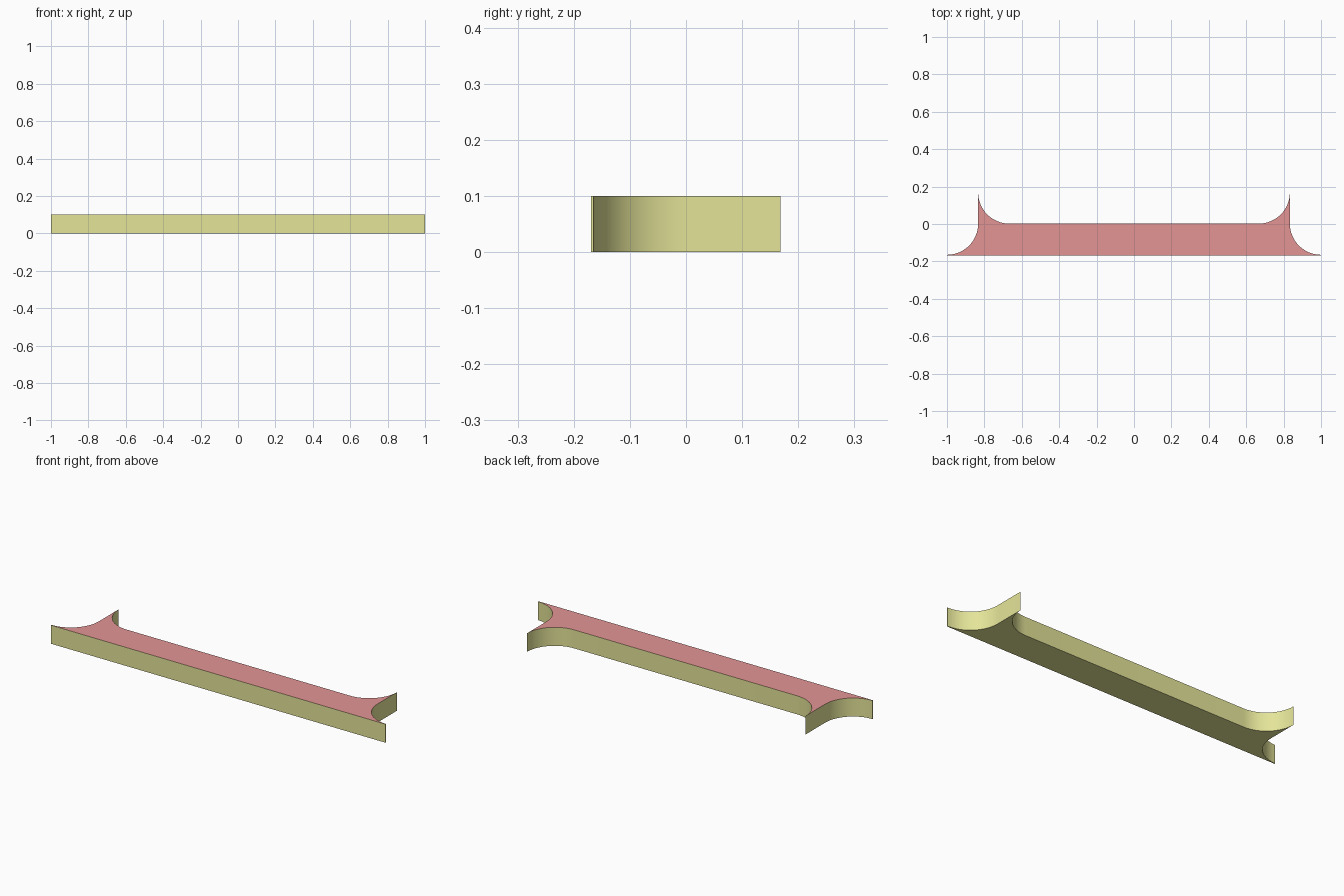
import bpy, bmesh
from math import cos, sin, pi

if "Cube" in bpy.data.objects:
    bpy.data.objects.remove(bpy.data.objects["Cube"])

R = 0.1667        # fillet radius
Y_MID = 0.002     # level of the shelf edge
Y_FRONT = -0.169  # straight front edge
HEIGHT = 0.1
STEPS = 16


def arc(cx, cy, a0, a1):
    return [(cx + R * cos(a0 + (a1 - a0) * i / STEPS),
             cy + R * sin(a0 + (a1 - a0) * i / STEPS)) for i in range(STEPS + 1)]


def material(name, color):
    m = bpy.data.materials.new(name)
    m.diffuse_color = color
    m.use_nodes = True
    m.node_tree.nodes["Principled BSDF"].inputs["Base Color"].default_value = m.diffuse_color
    return m


# Right half of the outline: front tip, outer scoop, back horn, inner scoop
right = [(1.0, Y_FRONT)]
right += arc(1.0, Y_MID, 1.5 * pi, pi)
right += arc(0.8333 - R, Y_MID + R, 0, -pi / 2)
outline = right + [(-x, y) for x, y in reversed(right)]

# Extrude the outline into a slab
bm = bmesh.new()
base = bm.faces.new([bm.verts.new((x, y, 0)) for x, y in outline])
ext = bmesh.ops.extrude_face_region(bm, geom=[base], use_keep_orig=True)
top_verts = [g for g in ext["geom"] if isinstance(g, bmesh.types.BMVert)]
bmesh.ops.translate(bm, verts=top_verts, vec=(0, 0, HEIGHT))
bmesh.ops.recalc_face_normals(bm, faces=bm.faces)

# Red upper surface, yellow sides and underside
bm.normal_update()
for f in bm.faces:
    f.material_index = 1 if f.normal.z > 0.5 else 0

mesh = bpy.data.meshes.new("scooped_ledge")
bm.to_mesh(mesh)
bm.free()
mesh.materials.append(material("yellow_sides", (0.78, 0.78, 0.32, 1)))
mesh.materials.append(material("red_top", (0.78, 0.3, 0.3, 1)))
ledge = bpy.data.objects.new("scooped_ledge", mesh)
bpy.context.collection.objects.link(ledge)

# Smooth scoops, sharp corners
bpy.context.view_layer.objects.active = ledge
ledge.select_set(True)
bpy.ops.object.shade_smooth_by_angle(angle=pi / 6)
